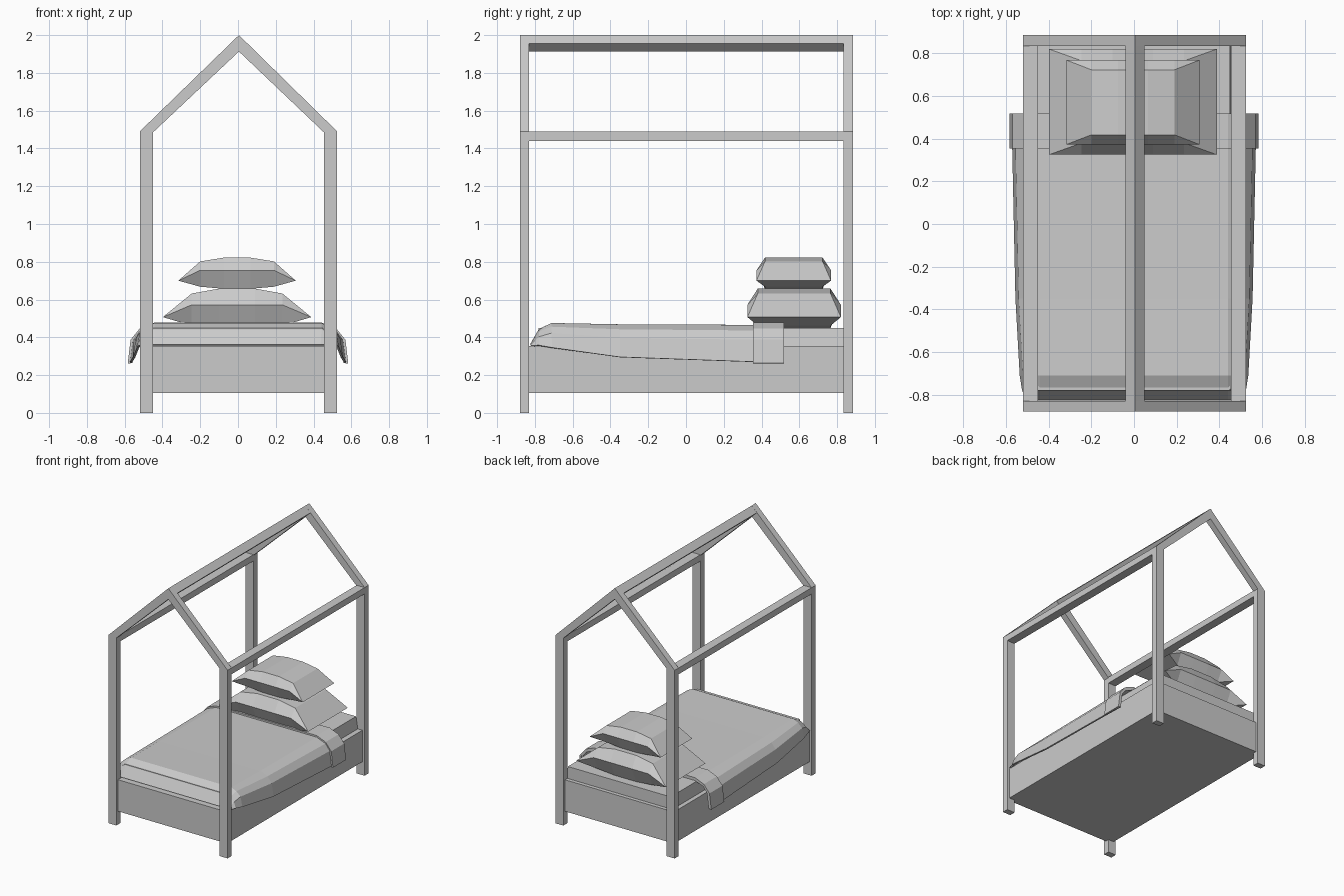
import bpy
import bmesh

cube = bpy.data.objects.get("Cube")
if cube:
    bpy.data.objects.remove(cube, do_unlink=True)

GREY = (0.6, 0.6, 0.6, 1.0)
grey = bpy.data.materials.new("plain grey")
grey.use_nodes = True
grey.diffuse_color = GREY
grey.node_tree.nodes["Principled BSDF"].inputs["Base Color"].default_value = GREY


def finish(name, bm):
    """Turn a bmesh into a flat shaded grey object."""
    bmesh.ops.recalc_face_normals(bm, faces=bm.faces)
    mesh = bpy.data.meshes.new(name)
    bm.to_mesh(mesh)
    bm.free()
    mesh.materials.append(grey)
    obj = bpy.data.objects.new(name, mesh)
    bpy.context.collection.objects.link(obj)
    return obj


def loft(name, rings, closed=True):
    """Skin a row of equal sections; closed sections are also capped."""
    bm = bmesh.new()
    rows = [[bm.verts.new(p) for p in ring] for ring in rings]
    count = len(rows[0])
    for a, b in zip(rows, rows[1:]):
        for i in range(count if closed else count - 1):
            j = (i + 1) % count
            bm.faces.new((a[i], a[j], b[j], b[i]))
    if closed:
        bm.faces.new(rows[0])
        bm.faces.new(rows[-1])
    return finish(name, bm)


def prism(name, profile, y0, y1):
    """Extrude an x-z profile along y."""
    return loft(name, [[(x, y, z) for x, z in profile] for y in (y0, y1)])


def box(name, x0, x1, y0, y1, z0, z1):
    return prism(name, [(x0, z0), (x1, z0), (x1, z1), (x0, z1)], y0, y1)


# House frame: posts, eave rails, rafters and ridge
SIDES = (("right", -0.52, -0.45), ("left", 0.525, 0.455))
ENDS = (("front", -0.88, -0.83), ("back", 0.835, 0.885))
for side, outer, inner in SIDES:
    box(side + "_eave_rail", outer, inner, -0.88, 0.885, 1.44, 1.49)
    for end, y0, y1 in ENDS:
        box(f"{end}_{side}_post", outer, inner, y0, y1, 0, 1.485)
        rafter = [(outer, 1.44), (outer, 1.49), (0.005, 2.0), (0.005, 1.913), (inner, 1.485)]
        prism(f"{end}_{side}_rafter", rafter, y0, y1)
prism("ridge_beam", [(0.005, 2.0), (0.05, 1.955), (0.005, 1.913), (-0.04, 1.955)], -0.88, 0.88)

# Bed box and mattress with slightly tapered sides
box("bed_base", -0.5, 0.505, -0.86, 0.865, 0.105, 0.355)
prism("mattress", [(-0.465, 0.355), (0.465, 0.355), (0.45, 0.45), (-0.45, 0.45)], -0.78, 0.835)


def cover_section(y, top, drop, wide, hem, lift=0.0):
    """Mirrored cross-section of a cover that hangs over both sides."""
    half = [(0.0, top + lift),
            (0.44, top + lift),
            (wide - 0.05, top - 0.15 * (top - hem) + lift),
            (wide - 0.015 + lift, drop),
            (wide + lift, hem)]
    return [(-x, y, z) for x, z in reversed(half[1:])] + [(x, y, z) for x, z in half]


def thicken(obj, amount):
    mod = obj.modifiers.new("thickness", "SOLIDIFY")
    mod.thickness = amount
    mod.offset = 0


# Blanket: rounded over the foot, flaring out toward the head
blanket = loft("blanket", [
    cover_section(-0.82, 0.36, 0.357, 0.505, 0.355),
    cover_section(-0.775, 0.44, 0.40, 0.52, 0.356),
    cover_section(-0.71, 0.47, 0.42, 0.53, 0.345),
    cover_section(-0.35, 0.463, 0.395, 0.55, 0.295),
    cover_section(0.355, 0.46, 0.385, 0.565, 0.27),
    cover_section(0.515, 0.46, 0.385, 0.565, 0.265)], closed=False)
thicken(blanket, 0.012)

# Folded band at the head end of the blanket
fold = loft("blanket_fold", [
    cover_section(y, 0.46, 0.385, 0.565, 0.262, lift=0.012) for y in (0.355, 0.518)], closed=False)
thicken(fold, 0.014)


def pillow(name, y0, y1, inset, stations):
    """Arched pillow; each station is x, bottom, seam and top height."""
    rings = []
    for x, low, seam, high in stations:
        e = inset if high > low + 0.01 else 0.0
        rings.append([(x, y0 + e, low), (x, y0, seam), (x, y0 + e, high),
                      (x, y1 - e, high), (x, y1, seam), (x, y1 - e, low)])
    obj = loft(name, rings)
    # close the pinched ends into single edges
    bm = bmesh.new()
    bm.from_mesh(obj.data)
    bmesh.ops.remove_doubles(bm, verts=bm.verts, dist=0.0005)
    bm.to_mesh(obj.data)
    bm.free()


def arch(end, shoulder, crown, tip, mid, top):
    """Symmetric stations from a tip, shoulder and crown."""
    half = [(end, tip, tip, tip), (shoulder, *mid), (crown, *top)]
    return [(-x - 0.005, *z) for x, *z in half] + [(x - 0.005, *z) for x, *z in reversed(half)]


pillow("lower_pillow", 0.325, 0.82, 0.055,
       arch(0.393, 0.24, 0.095, 0.507, (0.462, 0.572, 0.632), (0.45, 0.572, 0.658)))
pillow("upper_pillow", 0.373, 0.768, 0.045,
       arch(0.311, 0.195, 0.07, 0.70, (0.668, 0.755, 0.802), (0.657, 0.755, 0.822)))
